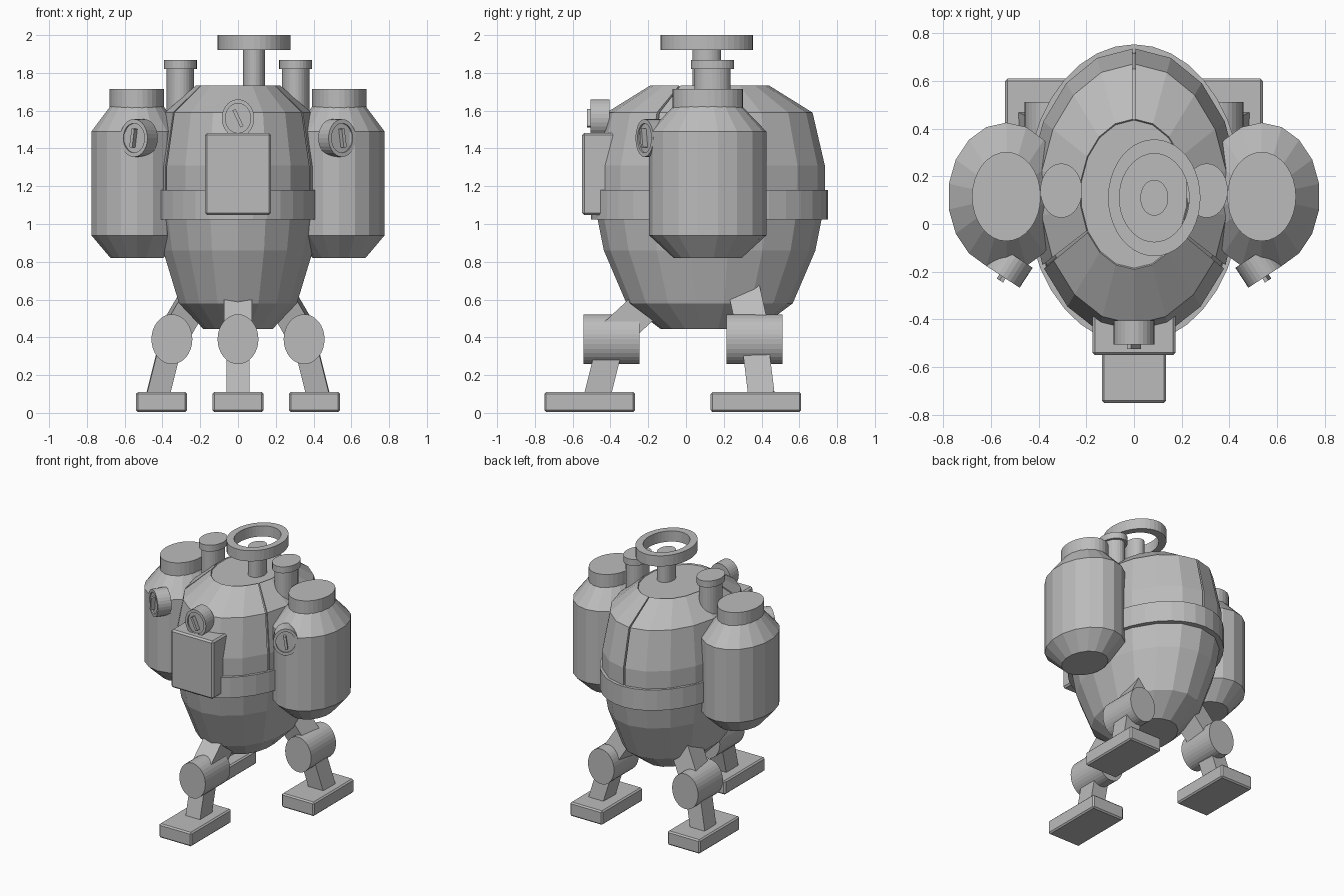
import bpy, bmesh, math
from mathutils import Vector, Matrix

cube = bpy.data.objects.get("Cube")
if cube:
    bpy.data.objects.remove(cube)

metal = bpy.data.materials.new("grey metal")
metal.use_nodes = True
grey = (0.5, 0.5, 0.5, 1)
metal.diffuse_color = grey
metal.node_tree.nodes["Principled BSDF"].inputs["Base Color"].default_value = grey


def finish(name, bm, matrix=None):
    bmesh.ops.recalc_face_normals(bm, faces=bm.faces)
    if matrix:
        bm.transform(matrix)
    mesh = bpy.data.meshes.new(name)
    bm.to_mesh(mesh)
    bm.free()
    obj = bpy.data.objects.new(name, mesh)
    bpy.context.collection.objects.link(obj)
    mesh.materials.append(metal)
    return obj


def revolve(name, profile, center, squash, sides, closed=False, start=0, sweep=360, matrix=None):
    """Turn a (radius, height) profile round z; squash narrows it along x."""
    bm = bmesh.new()
    full = sweep == 360
    count = sides if full else sides + 1
    rings = []
    for i in range(count):
        a = math.radians(start + sweep * i / sides)
        rings.append([bm.verts.new((r * squash * math.cos(a), r * math.sin(a), z)) for r, z in profile])
    n = len(profile)
    for i in range(sides):
        p, q = rings[i], rings[(i + 1) % count]
        for k in range(n if closed else n - 1):
            m = (k + 1) % n
            bm.faces.new((p[k], q[k], q[m], p[m]))
    if full and not closed:
        bm.faces.new([r[0] for r in rings])
        bm.faces.new([r[-1] for r in rings])
    if not full:
        bm.faces.new(rings[0])
        bm.faces.new(rings[-1])
    return finish(name, bm, Matrix.Translation(center) @ (matrix or Matrix()))


def box(name, center, size, bevel=0.0, matrix=None):
    bm = bmesh.new()
    bmesh.ops.create_cube(bm, size=1)
    bmesh.ops.scale(bm, vec=size, verts=bm.verts)
    if bevel:
        bmesh.ops.bevel(bm, geom=bm.edges[:], offset=bevel, segments=1, affect='EDGES')
    return finish(name, bm, Matrix.Translation(center) @ (matrix or Matrix()))


def strut(name, a, b, width, depth):
    """Square bar between two points, width across and depth along the leg plane."""
    a, b = Vector(a), Vector(b)
    up = (b - a).normalized()
    side = Vector((1, 0, 0))
    side = (side - up * side.dot(up)).normalized()
    turn = Matrix((side, up.cross(side), up)).transposed().to_4x4()
    return box(name, (a + b) / 2, (width, depth, (b - a).length), 0, turn)


# Egg-shaped body
MID = (0, 0.125, 0)
WIDE = 0.72
revolve("body_core", [(0.26, 0.445), (0.44, 0.58), (0.56, 0.86), (0.6, 1.06), (0.59, 1.3),
                      (0.525, 1.58), (0.31, 1.725)], MID, WIDE, 18, start=90)

# Three upper shell panels with narrow gaps between them
outer = [(0.61, 1.17), (0.61, 1.31), (0.545, 1.59), (0.315, 1.733)]
inner = [(0.3, 1.71), (0.515, 1.57), (0.58, 1.3), (0.58, 1.17)]
for i in range(3):
    revolve(f"shell_panel_{i + 1}", outer + inner, MID, WIDE, 6, True, 90.8 + 120 * i, 118.4)

# Belt round the middle
revolve("belt", [(0.57, 1.025), (0.628, 1.025), (0.628, 1.18), (0.57, 1.18)], MID, WIDE, 36, True)

# Hand wheel on its stem
HUB = (0.085, 0.11, 0)
revolve("wheel_stem", [(0.075, 1.7), (0.075, 1.935)], HUB, 0.78, 32)
revolve("wheel_rim", [(0.185, 1.92), (0.245, 1.92), (0.245, 2.0), (0.185, 2.0)], HUB, 0.79, 40, True)


def gauge(name, center, yaw):
    """Round dial with a raised hub and a slanted needle plate, facing -y before yaw."""
    turn = Matrix.Rotation(yaw, 4, 'Z') @ Matrix.Rotation(math.pi / 2, 4, 'X')
    revolve(name + "_dial", [(0.1, -0.07), (0.1, 0.03), (0.078, 0.03), (0.078, 0.02)],
            center, 0.86, 28, matrix=turn)
    tilt = Matrix.Rotation(math.radians(25 if not yaw else 8 * (1 if yaw > 0 else -1)), 4, 'Z')
    box(name + "_needle", center, (0.018, 0.1, 0.06), 0,
        turn @ tilt @ Matrix.Translation((0, 0, 0.02)))


# Front hatch box with its gauge
box("front_hatch", (0, -0.425, 1.265), (0.35, 0.25, 0.435), 0.012)
gauge("front_gauge", (0, -0.475, 1.56), 0)

for s, side in ((1, "left"), (-1, "right")):
    # Side tanks with lids
    tank = (s * 0.535, 0.115, 0)
    revolve(side + "_tank", [(0.18, 0.82), (0.31, 0.94), (0.31, 1.49), (0.18, 1.625)], tank, 0.79, 18, start=10)
    revolve(side + "_tank_lid", [(0.187, 1.615), (0.187, 1.715)], tank, 0.77, 32)
    gauge(side + "_gauge", (s * 0.535, -0.195, 1.455), s * math.radians(33))
    # Capped pipes
    pipe = (s * 0.305, 0.14, 0)
    revolve(side + "_pipe", [(0.095, 1.45), (0.095, 1.82)], pipe, 0.77, 28)
    revolve(side + "_pipe_cap", [(0.114, 1.82), (0.114, 1.868)], pipe, 0.77, 28)


def leg(name, x, foot_y, knee_y, ankle, hip):
    """Flat foot, lower bar, knee drum lying along y, upper bar into the body."""
    box(name + "_foot", (x + 0.055 * (x > 0) - 0.055 * (x < 0), foot_y, 0.0575), (0.27, 0.48, 0.105), 0.01)
    knee = (x, knee_y, 0.39)
    strut(name + "_shin", ankle, knee, 0.12, 0.14)
    revolve(name + "_knee", [(0.132, -0.1475), (0.132, 0.1475)], knee, 0.82, 32,
            matrix=Matrix.Rotation(math.pi / 2, 4, 'X'))
    strut(name + "_thigh", (x, knee_y, 0.4), hip, 0.15, 0.17)


leg("front_leg", 0, -0.51, -0.395, (0, -0.47, 0.09), (0, -0.18, 0.6))
for s, side in ((1, "left"), (-1, "right")):
    leg(side + "_rear_leg", s * 0.35, 0.37, 0.363, (s * 0.425, 0.4, 0.09), (s * 0.21, 0.31, 0.64))
